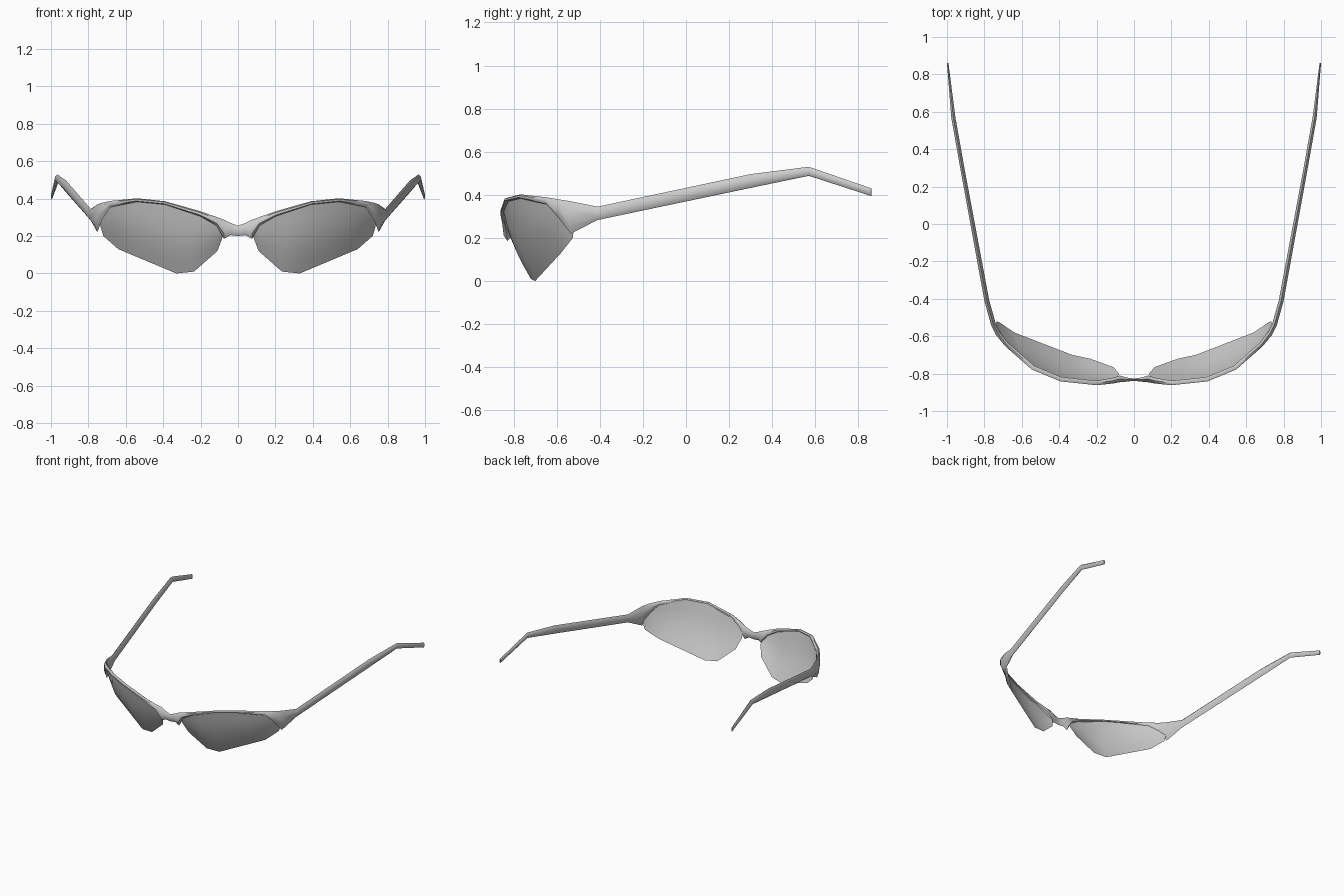
import bpy, bmesh, math
from mathutils import Vector

if "Cube" in bpy.data.objects:
    bpy.data.objects.remove(bpy.data.objects["Cube"])


def make_object(name, bm, angle):
    # Mirrored, smooth-shaded object built from the +x half
    bmesh.ops.recalc_face_normals(bm, faces=bm.faces)
    mesh = bpy.data.meshes.new(name)
    bm.to_mesh(mesh)
    bm.free()
    obj = bpy.data.objects.new(name, mesh)
    bpy.context.collection.objects.link(obj)
    mod = obj.modifiers.new("mirror", 'MIRROR')
    mod.merge_threshold = 0.0005
    bpy.ops.object.select_all(action='DESELECT')
    obj.select_set(True)
    bpy.context.view_layer.objects.active = obj
    bpy.ops.object.shade_smooth_by_angle(angle=math.radians(angle))
    return obj


def skin(bm, rows, closed):
    # Quads between successive rows of vertices
    for a, b in zip(rows, rows[1:]):
        n = len(a)
        for i in range(n if closed else n - 1):
            j = (i + 1) % n
            bm.faces.new((a[i], a[j], b[j], b[i]))


# Frame: bridge, brow rim, hinge, arm and ear tip as one loft
# each station: x, y, bottom z, top z, thickness
stations = [
    (0.00, -0.832, 0.200, 0.255, 0.012),
    (0.04, -0.832, 0.205, 0.270, 0.022),
    (0.075, -0.828, 0.185, 0.287, 0.036),
    (0.115, -0.838, 0.255, 0.302, 0.030),
    (0.20, -0.850, 0.305, 0.332, 0.024),
    (0.39, -0.830, 0.368, 0.386, 0.024),
    (0.54, -0.768, 0.383, 0.402, 0.024),
    (0.68, -0.645, 0.355, 0.388, 0.024),
    (0.728, -0.585, 0.285, 0.378, 0.026),
    (0.752, -0.535, 0.220, 0.370, 0.026),
    (0.787, -0.410, 0.283, 0.345, 0.026),
    (0.918, 0.300, 0.432, 0.496, 0.022),
    (0.966, 0.570, 0.488, 0.530, 0.022),
    (0.996, 0.860, 0.394, 0.430, 0.008),
]
bm = bmesh.new()
rings = []
for k, (x, y, z0, z1, t) in enumerate(stations):
    p, q = stations[max(k - 1, 0)], stations[min(k + 1, len(stations) - 1)]
    d = Vector((q[0] - p[0], q[1] - p[1])).normalized()
    n = Vector((d.y, -d.x)) if k else Vector((0, -1))
    h = z1 - z0
    ring = [(0, z1), (.5, z1 - .25 * h), (.5, z0 + .25 * h),
            (0, z0), (-.5, z0 + .25 * h), (-.5, z1 - .25 * h)]
    rings.append([bm.verts.new((x + n.x * s * t, y + n.y * s * t, z)) for s, z in ring])
skin(bm, rings, True)
bm.faces.new(rings[-1])
make_object("frame", bm, 50)

# Lenses: thin bulged sheets between an upper and a lower edge
upper = [(.09, -.825, .23), (.125, -.84, .275), (.25, -.848, .33), (.39, -.825, .376),
         (.54, -.765, .392), (.68, -.64, .365), (.74, -.555, .28)]
lower = [(.08, -.80, .20), (.11, -.765, .12), (.235, -.72, .01), (.33, -.70, 0),
         (.64, -.58, .13), (.72, -.525, .20), (.735, -.52, .25)]
bm = bmesh.new()
cols = []
for k, (u, l) in enumerate(zip(upper, lower)):
    u, l = Vector(u), Vector(l)
    out = Vector((0.15 + 0.1 * k, -0.85, -0.25)).normalized()
    bulge = 0.02 * math.sin(math.pi * k / 6)
    cols.append([bm.verts.new(u.lerp(l, s / 5) + out * bulge * math.sin(math.pi * s / 5))
                 for s in range(6)])
skin(bm, cols, False)
make_object("lenses", bm, 60)
